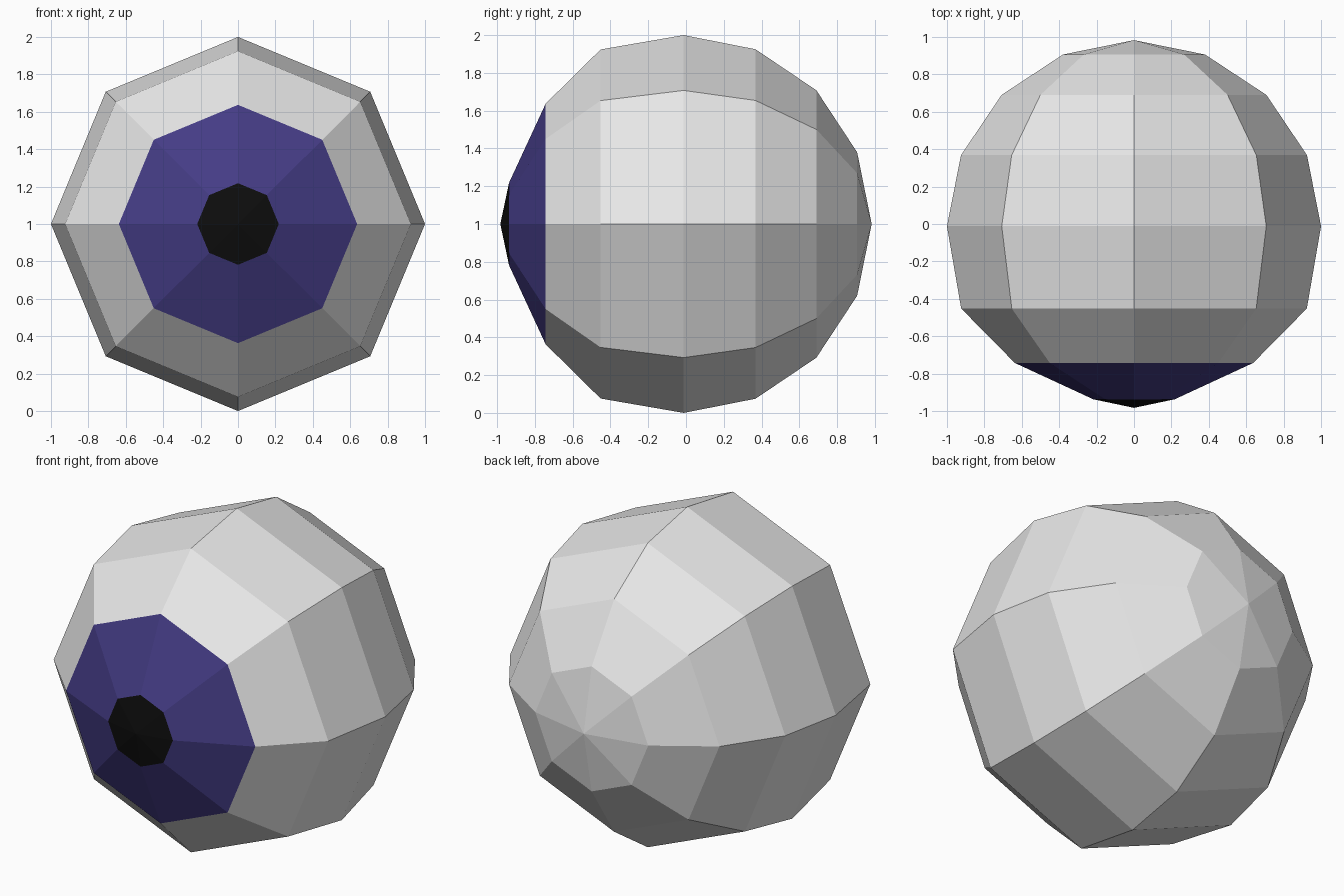
import bpy
import math

if "Cube" in bpy.data.objects:
    bpy.data.objects.remove(bpy.data.objects["Cube"])

SIDES = 8
CENTRE_Z = 1.0


def material(name, rgb):
    m = bpy.data.materials.new(name)
    m.diffuse_color = (*rgb, 1.0)
    m.use_nodes = True
    m.node_tree.nodes["Principled BSDF"].inputs["Base Color"].default_value = m.diffuse_color
    return m


def lathe(name, profile, mat):
    """Revolve (y, radius) points, front to back, around the y axis."""
    verts, rings, faces = [], [], []
    for y, r in profile:
        start = len(verts)
        if r == 0:
            verts.append((0, y, CENTRE_Z))
            rings.append([start] * SIDES)
        else:
            for i in range(SIDES):
                a = 2 * math.pi * i / SIDES
                verts.append((r * math.cos(a), y, CENTRE_Z + r * math.sin(a)))
            rings.append(list(range(start, start + SIDES)))
    for a, b in zip(rings, rings[1:]):
        for i in range(SIDES):
            j = (i + 1) % SIDES
            # dict removes the doubled corner at a pole
            faces.append(list(dict.fromkeys((a[i], b[i], b[j], a[j]))))
    mesh = bpy.data.meshes.new(name)
    mesh.from_pydata(verts, [], faces)
    mesh.materials.append(mat)
    obj = bpy.data.objects.new(name, mesh)
    bpy.context.collection.objects.link(obj)
    return obj


white = material("eye white", (0.8, 0.8, 0.8))
purple = material("iris purple", (0.058, 0.045, 0.235))
black = material("pupil black", (0.004, 0.004, 0.004))

PUPIL_RIM = (-0.937, 0.218)
IRIS_RIM = (-0.743, 0.637)

# Pupil: shallow cone at the front
lathe("pupil", [(-0.983, 0), PUPIL_RIM], black)

# Iris: ring around the pupil
lathe("iris", [PUPIL_RIM, IRIS_RIM], purple)

# White of the eye: the rest of the ball
lathe("eyeball", [IRIS_RIM, (-0.452, 0.924), (-0.012, 1.0), (0.368, 0.925),
                  (0.69, 0.708), (0.906, 0.38), (0.983, 0)], white)
